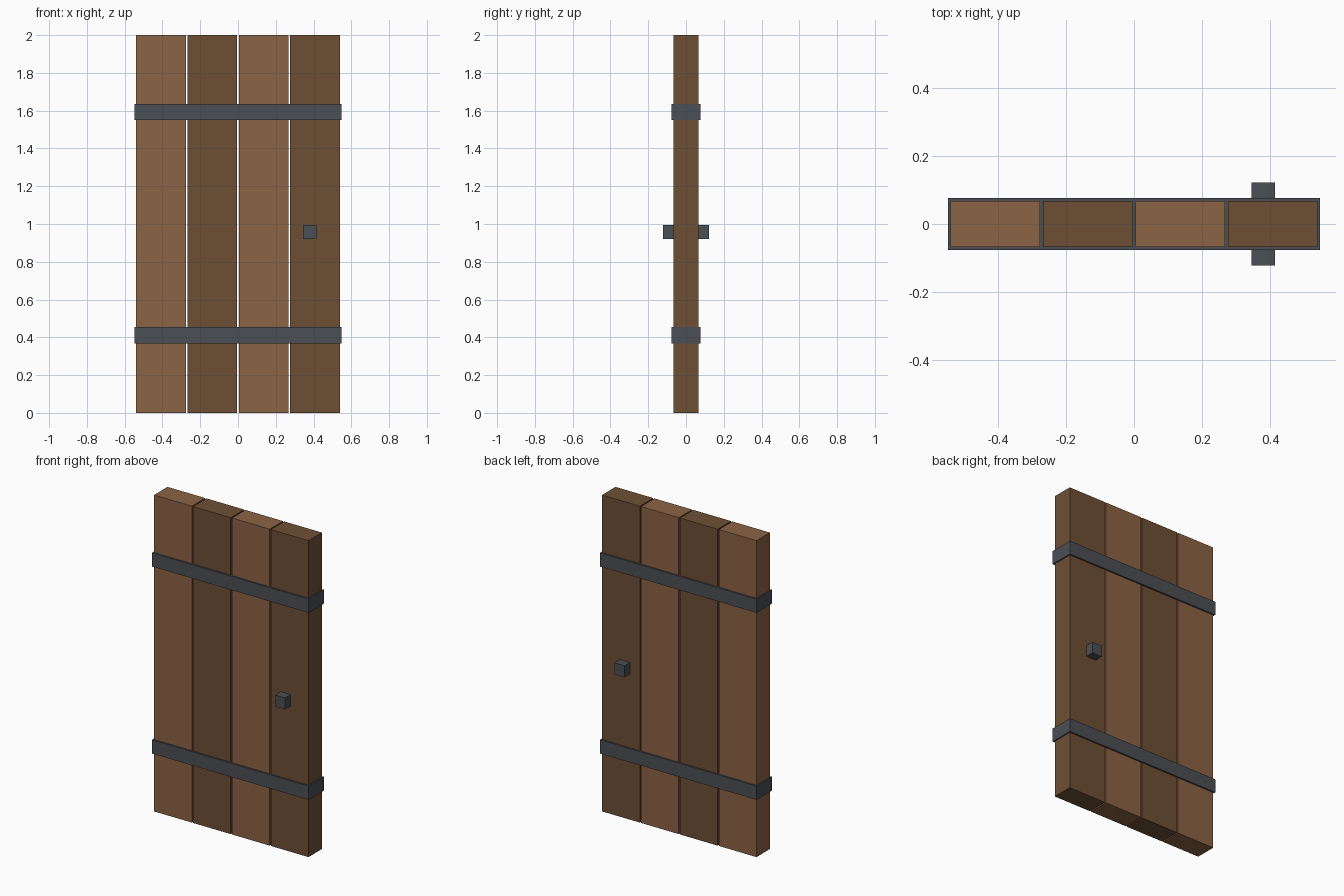
import bpy

if "Cube" in bpy.data.objects:
    bpy.data.objects.remove(bpy.data.objects["Cube"])


def material(name, color):
    m = bpy.data.materials.new(name)
    m.diffuse_color = (*color, 1)
    m.use_nodes = True
    m.node_tree.nodes["Principled BSDF"].inputs["Base Color"].default_value = m.diffuse_color
    return m


def box(name, center, size, mat):
    bpy.ops.mesh.primitive_cube_add(size=1, location=center)
    ob = bpy.context.object
    ob.name = name
    ob.scale = size
    bpy.ops.object.transform_apply(location=False, rotation=False, scale=True)
    ob.data.materials.append(mat)
    return ob


light_wood = material("light_wood", (0.26, 0.125, 0.058))
dark_wood = material("dark_wood", (0.155, 0.078, 0.036))
iron = material("iron", (0.07, 0.077, 0.087))

# Four upright planks with narrow gaps, alternating in tone
for i in range(4):
    box(f"plank_{i + 1}", ((i - 1.5) * 0.272, 0, 1), (0.264, 0.134, 2),
        dark_wood if i % 2 else light_wood)

# Iron straps wrapping around the planks
for name, z in (("lower_strap", 0.411), ("upper_strap", 1.593)):
    box(name, (0, 0, z), (1.095, 0.154, 0.087), iron)

# Square handle passing through the door, showing on both faces
box("handle", (0.38, 0, 0.957), (0.07, 0.244, 0.073), iron)
